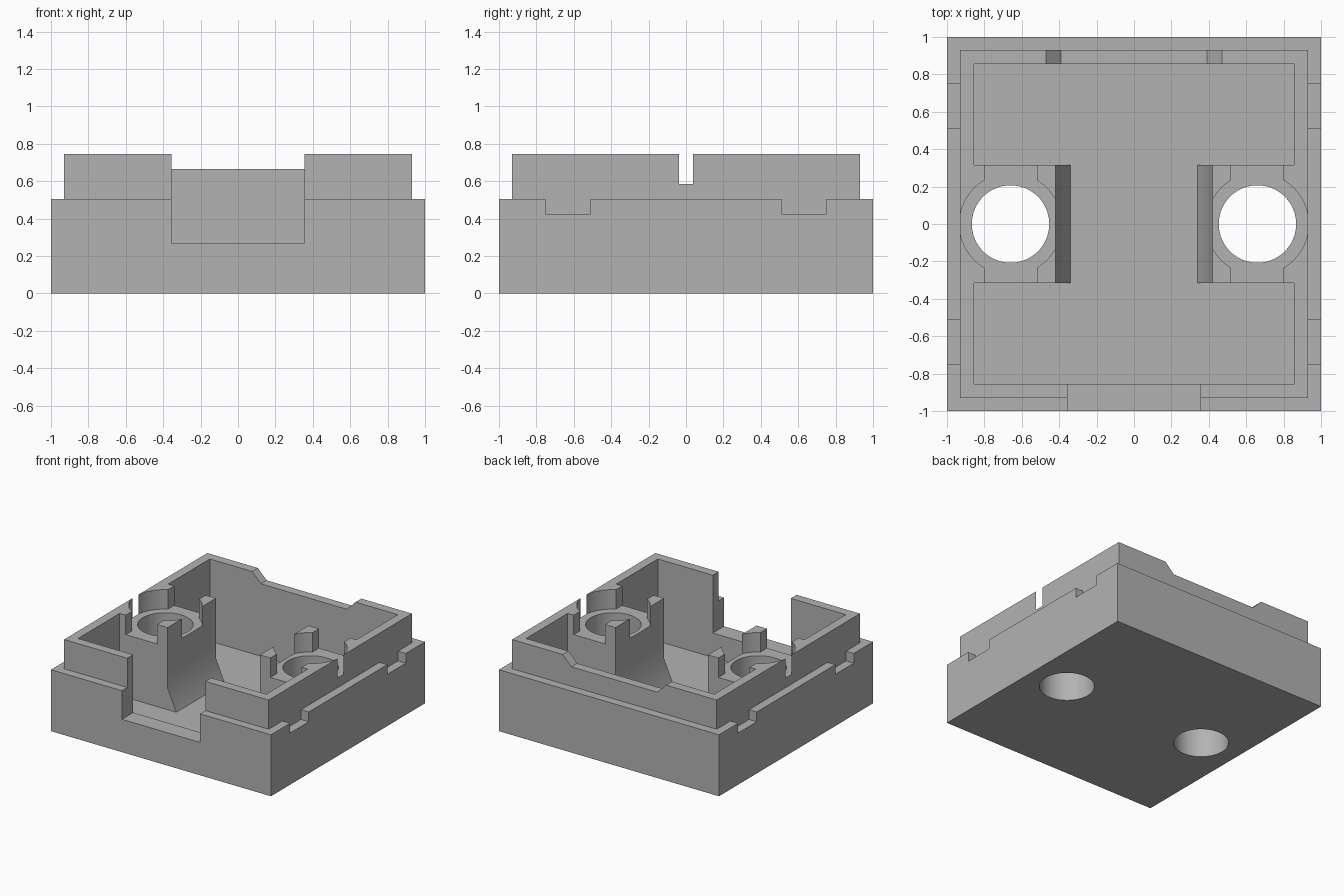
import bpy, bmesh, math
from mathutils import Matrix, Vector

old = bpy.data.objects.get("Cube")
if old:
    bpy.data.objects.remove(old, do_unlink=True)

grey = bpy.data.materials.new("plain_grey")
grey.use_nodes = True
colour = (0.45, 0.45, 0.45, 1)
grey.diffuse_color = colour
grey.node_tree.nodes["Principled BSDF"].inputs["Base Color"].default_value = colour


def make(name, bm):
    bmesh.ops.recalc_face_normals(bm, faces=bm.faces)
    mesh = bpy.data.meshes.new(name)
    bm.to_mesh(mesh)
    bm.free()
    mesh.materials.append(grey)
    ob = bpy.data.objects.new(name, mesh)
    bpy.context.collection.objects.link(ob)
    return ob


def box(name, x, y, z):
    bm = bmesh.new()
    centre = Vector([sum(r) / 2 for r in (x, y, z)])
    size = [r[1] - r[0] for r in (x, y, z)]
    bmesh.ops.create_cube(bm, size=1, matrix=Matrix.Translation(centre) @ Matrix.Diagonal((*size, 1)))
    return make(name, bm)


def prism(name, half_profile, y):
    """Mirror an (x, z) half profile and extrude it along y."""
    pts = half_profile + [(-px, pz) for px, pz in reversed(half_profile)]
    bm = bmesh.new()
    face = bm.faces.new([bm.verts.new((px, y[0], pz)) for px, pz in pts])
    ext = bmesh.ops.extrude_face_region(bm, geom=[face])["geom"]
    bmesh.ops.translate(bm, verts=[v for v in ext if isinstance(v, bmesh.types.BMVert)],
                        vec=(0, y[1] - y[0], 0))
    return make(name, bm)


def cylinder(name, x, r, z):
    bm = bmesh.new()
    bmesh.ops.create_cone(bm, cap_ends=True, segments=72, radius1=r, radius2=r, depth=z[1] - z[0],
                          matrix=Matrix.Translation((x, 0, sum(z) / 2)))
    return make(name, bm)


def combine(target, tool, operation="DIFFERENCE"):
    mod = target.modifiers.new("cut", "BOOLEAN")
    mod.operation, mod.solver, mod.object = operation, "EXACT", tool
    bpy.context.view_layer.objects.active = target
    bpy.ops.object.modifier_apply(modifier=mod.name)
    bpy.data.objects.remove(tool, do_unlink=True)


TOP, ABOVE, FLOOR, SEAT, LEDGE = 0.745, 0.95, 0.07, 0.585, 0.505
INNER, LIP, BOSS = 0.855, 0.93, 0.315

# Outer base with the raised inner lip
housing = box("housing", (-1, 1), (-1, 1), (0, LEDGE))
combine(housing, box("lip", (-LIP, LIP), (-LIP, LIP), (0.2, TOP)), "UNION")

# Cavity: front and back bays joined by a channel with flared boss feet
for y in ((-INNER, -BOSS), (BOSS, INNER)):
    combine(housing, box("bay", (-INNER, INNER), y, (FLOOR, ABOVE)))
channel = [(0.34, FLOOR), (0.42, 0.25), (0.42, ABOVE)]
combine(housing, prism("channel", channel, (-0.5, 0.5)))

# Front opening and shallow sloped dip in the back wall
combine(housing, box("front_opening", (-0.355, 0.355), (-1.1, -0.8), (0.27, ABOVE)))
dip = [(0.39, 0.665), (0.47, TOP), (0.47, ABOVE)]
combine(housing, prism("back_dip", dip, (0.8, 1.1)))

for s in (-1, 1):
    # Screw bosses: cross slot, round seat and through hole
    combine(housing, box("slot", sorted((s * 0.515, s * 0.80)), (-0.4, 0.4), (SEAT, ABOVE)))
    combine(housing, cylinder("seat", s * 0.66, 0.273, (SEAT, ABOVE)))
    combine(housing, cylinder("hole", s * 0.66, 0.207, (-0.1, ABOVE)))
    # Latch notches in the side ledges
    for y in ((-0.75, -0.51), (0.51, 0.75)):
        combine(housing, box("notch", sorted((s * LIP, s * 1.1)), y, (0.425, 0.6)))

bpy.ops.object.select_all(action="DESELECT")
housing.select_set(True)
bpy.context.view_layer.objects.active = housing
bpy.ops.object.shade_smooth_by_angle(angle=math.radians(30))
